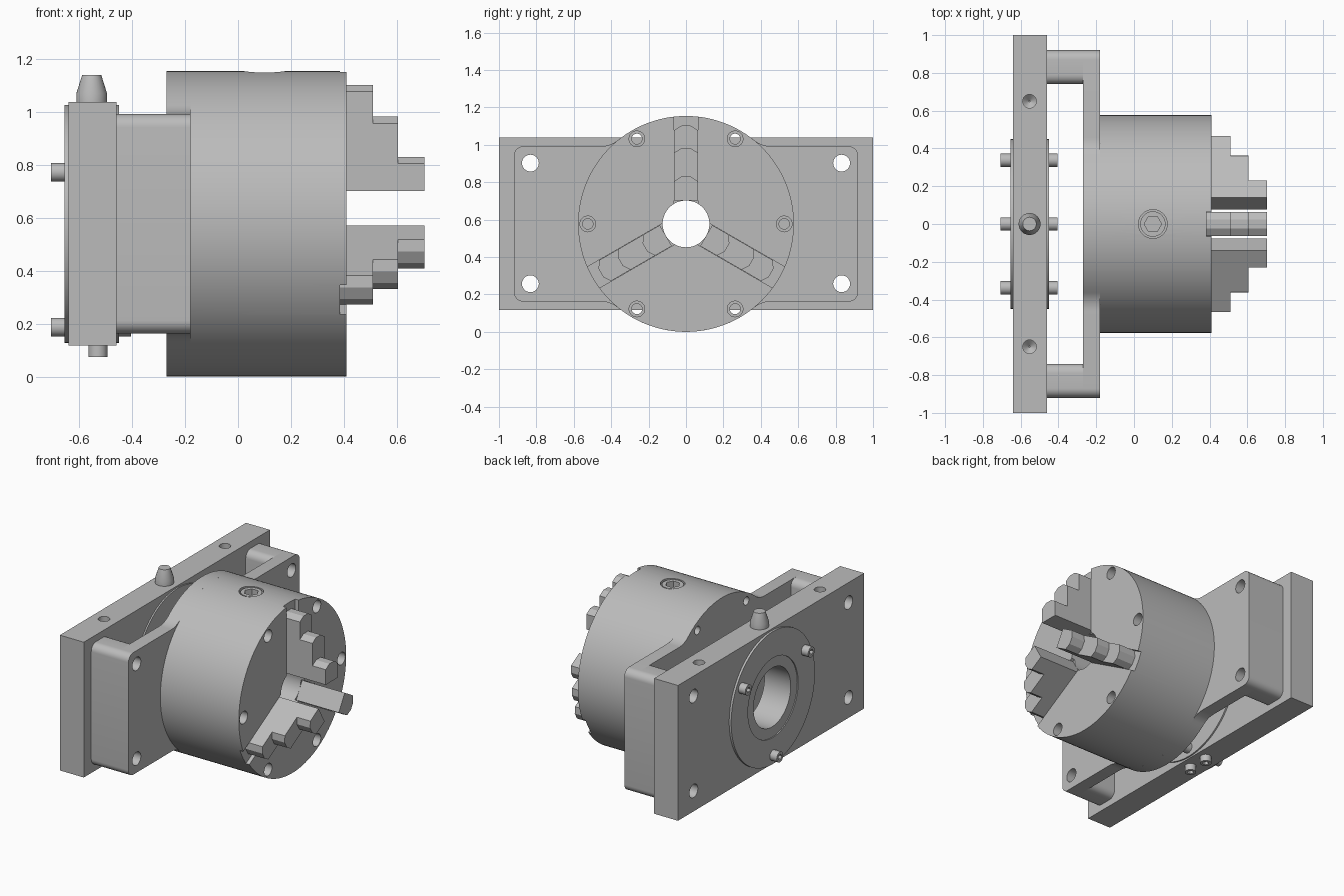
import bpy, bmesh
from math import sin, cos, pi, radians, atan2, degrees, sqrt

cube = bpy.data.objects.get("Cube")
if cube:
    bpy.data.objects.remove(cube, do_unlink=True)

ZC = 0.577   # height of the spindle axis
R = 0.577    # chuck radius

steel = bpy.data.materials.new("machined_steel")
steel.use_nodes = True
GREY = (0.5, 0.5, 0.5, 1)
steel.diffuse_color = GREY
steel.node_tree.nodes["Principled BSDF"].inputs["Base Color"].default_value = GREY


def arc(cu, cv, r, a0, a1, n=8):
    steps = [radians(a0 + (a1 - a0) * i / n) for i in range(n + 1)]
    return [(cu + r * cos(a), cv + r * sin(a)) for a in steps]


def circle(cu, cv, r, n=48):
    return arc(cu, cv, r, 0, 360, n)[:-1]


def rounded(u0, u1, v0, v1, r):
    return (arc(u1 - r, v1 - r, r, 0, 90) + arc(u0 + r, v1 - r, r, 90, 180)
            + arc(u0 + r, v0 + r, r, 180, 270) + arc(u1 - r, v0 + r, r, 270, 360))


def add_layers(bm, layers, axis):
    """Loft equal-length outlines; axis X maps (u, v) to (y, z)."""
    rings = []
    for t, pts in layers:
        rings.append([bm.verts.new((t, u, v) if axis == "X" else (u, v, t)) for u, v in pts])
    n = len(rings[0])
    for a, b in zip(rings, rings[1:]):
        for i in range(n):
            j = (i + 1) % n
            bm.faces.new((a[i], a[j], b[j], b[i]))
    bm.faces.new(rings[0][::-1])
    bm.faces.new(rings[-1])


def solid(name, *stacks, axis="X"):
    bm = bmesh.new()
    for layers in stacks:
        add_layers(bm, layers, axis)
    bmesh.ops.recalc_face_normals(bm, faces=bm.faces)
    mesh = bpy.data.meshes.new(name)
    bm.to_mesh(mesh)
    bm.free()
    mesh.materials.append(steel)
    obj = bpy.data.objects.new(name, mesh)
    bpy.context.scene.collection.objects.link(obj)
    return obj


def prism(name, pts, t0, t1, axis="X"):
    return solid(name, [(t0, pts), (t1, pts)], axis=axis)


def cutter(pts, t0, t1, axis="X"):
    obj = prism("cutter", pts, t0, t1, axis)
    obj.hide_render = True
    return obj


def cut(obj, cutters):
    for c in cutters:
        mod = obj.modifiers.new("cut", "BOOLEAN")
        mod.operation, mod.solver, mod.object = "DIFFERENCE", "EXACT", c
    deps = bpy.context.evaluated_depsgraph_get()
    mesh = bpy.data.meshes.new_from_object(obj.evaluated_get(deps))
    obj.modifiers.clear()
    obj.data = mesh


def on_axis(a, side, out):
    """Offset sideways and outward along a spoke at angle a from vertical."""
    return (side * cos(a) + out * sin(a), ZC - side * sin(a) + out * cos(a))


SPOKES = [radians(a) for a in (0, 120, 240)]

# Cutters shared by the chuck body and flange
bore = cutter(circle(0, ZC, 0.125, 64), -1, 1)
bolt_spots = [on_axis(radians(30 + 60 * i), 0, 0.525) for i in range(6)]
bolt_holes = [cutter(circle(u, v, 0.028, 24), -0.5, 0.6) for u, v in bolt_spots]
bolt_sinks = [cutter(circle(u, v, 0.042, 24), 0.35, 0.6) for u, v in bolt_spots]
slots = [cutter([on_axis(a, s, r) for s, r in ((-.065, .03), (.065, .03), (.065, .7), (-.065, .7))],
                0.385, 0.6) for a in SPOKES]
key_sink = cutter(circle(0.1, 0, 0.076), 1.08, 1.3, "Z")
corner_spots = [(s * 0.832, z) for s in (-1, 1) for z in (0.257, 0.902)]
corner_holes = [cutter(circle(u, v, 0.045, 32), -0.9, 0) for u, v in corner_spots]

# Chuck body
chuck = prism("chuck_body", circle(0, ZC, R, 128), -0.18, 0.41)
cut(chuck, [bore, key_sink] + bolt_holes + bolt_sinks + slots)

# Key plug in the top of the chuck
plug = prism("key_plug", circle(0.1, 0, 0.067), 1.07, 1.147, "Z")
plug_hex = cutter(circle(0.1, 0, 0.046, 6), 1.1, 1.3, "Z")
cut(plug, [plug_hex])

# Flange: rounded rectangle blended into the round body
HALF_H, BLEND = 0.415, 0.15
bc = sqrt((R + BLEND) ** 2 - (HALF_H + BLEND) ** 2)
tip = degrees(atan2(HALF_H + BLEND, bc))
quarter = (arc(0.87, HALF_H - 0.05, 0.05, 0, 90)
           + arc(bc, HALF_H + BLEND, BLEND, -90, tip - 180, 12)
           + arc(0, 0, R, tip, 90, 16)[1:])
half = quarter + [(-u, v) for u, v in quarter[-2::-1]]
outline = half + [(u, -v) for u, v in half[::-1]]
flange = prism("flange", [(u, v + ZC) for u, v in outline], -0.27, -0.18)
cut(flange, [bore] + bolt_holes + corner_holes)

# Spacer feet between flange and back plate
feet = []
for side, u0, u1 in (("left", 0.74, 0.92), ("right", -0.92, -0.74)):
    foot = prism(side + "_spacer_foot",
                 rounded(u0, u1, ZC - HALF_H, ZC + HALF_H, 0.05), -0.46, -0.27)
    cut(foot, corner_holes)
    feet.append(foot)

# Back plate with corner holes, centre opening and two top holes
plate = prism("back_plate", [(-1, 0.118), (1, 0.118), (1, 1.038), (-1, 1.038)], -0.64, -0.46)
opening = cutter(circle(0, ZC, 0.2, 64), -0.9, -0.3)
top_holes = []
for y in (-0.65, 0.65):
    c = solid("cutter", [(0.93, circle(-0.553, y, 0.004, 24)),
                         (0.96, circle(-0.553, y, 0.036, 24)),
                         (1.2, circle(-0.553, y, 0.036, 24))], axis="Z")
    c.hide_render = True
    top_holes.append(c)
cut(plate, [opening] + corner_holes + top_holes)

# Thin cover discs on both sides of the plate
back_disc = prism("back_disc", circle(0, ZC, 0.45, 96), -0.655, -0.64)
ring_recess = cutter(circle(0, ZC, 0.27, 64), -0.9, -0.648)
cut(back_disc, [opening, ring_recess])
front_disc = prism("front_disc", circle(0, ZC, 0.45, 96), -0.46, -0.45)
cut(front_disc, [opening])

# Socket screws through the discs
screws, sockets = [], []
for i, a in enumerate((60, 180, 300)):
    u, v = on_axis(radians(a), 0, 0.39)
    for side, x0, x1, h0, h1 in (("back", -0.707, -0.64, -0.8, -0.675),
                                 ("front", -0.46, -0.405, -0.435, -0.3)):
        screw = prism(f"{side}_screw_{i + 1}", circle(u, v, 0.035, 24), x0, x1)
        socket = cutter(circle(u, v, 0.019, 6), h0, h1)
        cut(screw, [socket])
        screws.append(screw)
        sockets.append(socket)

# Two socket screws under the plate
for side, y in (("left", 0.075), ("right", -0.075)):
    screw = prism(side + "_bottom_screw", circle(-0.53, y, 0.036, 24), 0.073, 0.12, "Z")
    socket = cutter(circle(-0.53, y, 0.02, 6), 0, 0.1, "Z")
    cut(screw, [socket])
    screws.append(screw)
    sockets.append(socket)

# Tapered locating pin on top
pin = solid("locating_pin", [(z, circle(-0.553, 0, r, 32)) for z, r in
                             ((1.03, 0.058), (1.07, 0.058), (1.14, 0.036))], axis="Z")

# Three stepped jaws
STEPS = ((0.385, 0.51, 0.525), (0.51, 0.605, 0.405), (0.605, 0.705, 0.253))
jaws = []
for i, a in enumerate(SPOKES):
    stacks = []
    for x0, x1, top in STEPS:
        shape = ((-.064, .125), (.064, .125), (.064, top - .025), (.025, top),
                 (-.025, top), (-.064, top - .025))
        pts = [on_axis(a, s, r) for s, r in shape]
        stacks.append([(x0, pts), (x1, pts)])
    jaws.append(solid(f"jaw_{i + 1}", *stacks))

# Remove the cutters once the cuts are baked in
for obj in [o for o in bpy.data.objects if o.name.startswith("cutter")]:
    bpy.data.objects.remove(obj, do_unlink=True)

# Smooth the round surfaces, keep edges crisp
bpy.ops.object.select_all(action="DESELECT")
for obj in [chuck, plug, flange, plate, back_disc, front_disc, pin] + feet + screws + jaws:
    obj.select_set(True)
    bpy.context.view_layer.objects.active = obj
bpy.ops.object.shade_smooth_by_angle(angle=radians(25))
